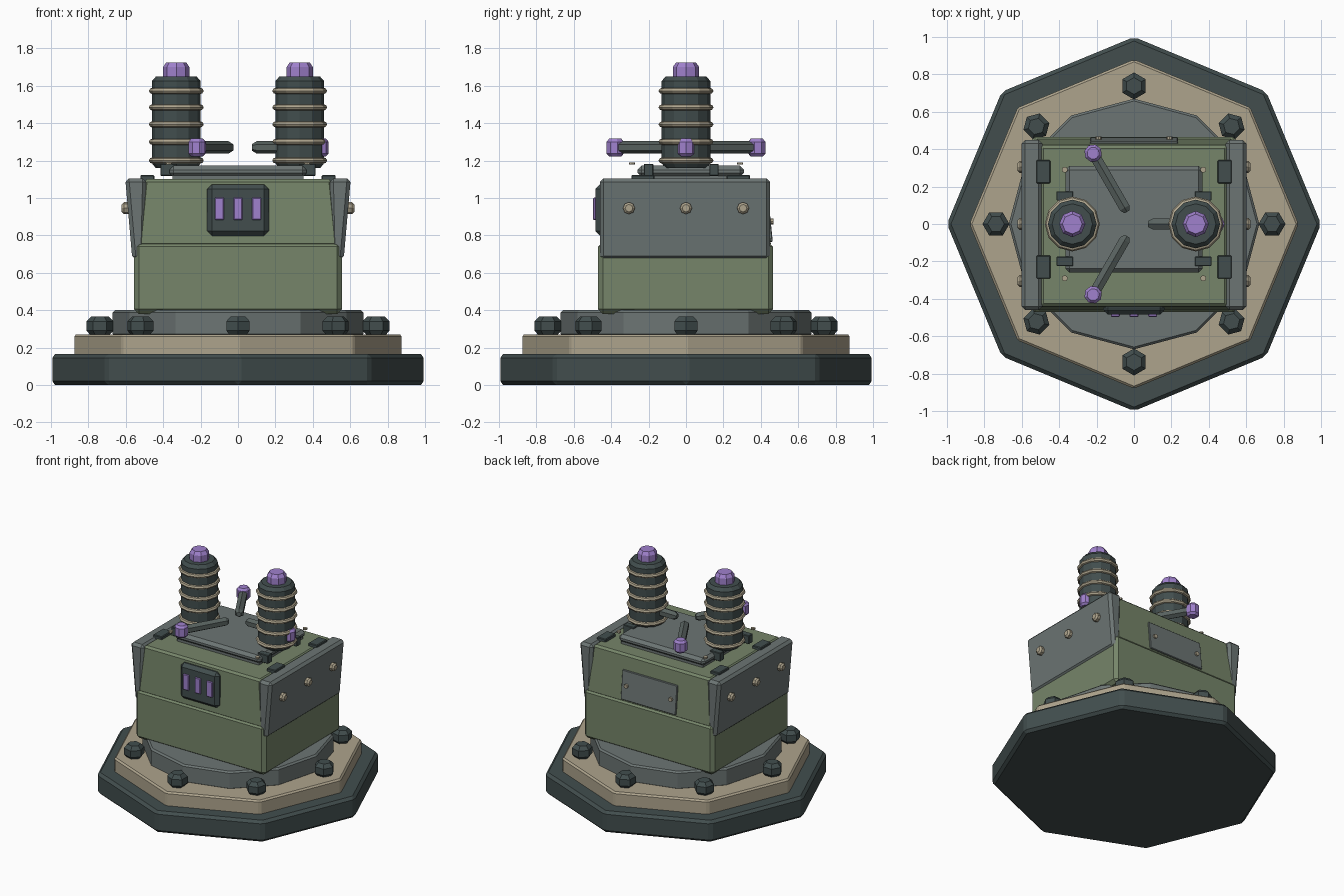
import bpy, bmesh
from math import cos, sin, pi, radians
from mathutils import Matrix, Vector

cube = bpy.data.objects.get("Cube")
if cube:
    bpy.data.objects.remove(cube, do_unlink=True)


def material(name, r, g, b):
    m = bpy.data.materials.new(name)
    m.diffuse_color = (r, g, b, 1)
    m.use_nodes = True
    m.node_tree.nodes["Principled BSDF"].inputs["Base Color"].default_value = (r, g, b, 1)
    return m


GREEN = material("olive green", 0.18, 0.235, 0.142)
TAN = material("sand", 0.42, 0.37, 0.265)
GREY = material("plate grey", 0.15, 0.178, 0.174)
DARK = material("dark iron", 0.054, 0.076, 0.076)
PURPLE = material("violet glow", 0.35, 0.22, 0.61)
ROD = material("rod grey", 0.10, 0.125, 0.118)


def finish(name, bm, mat, bevel=0):
    bmesh.ops.recalc_face_normals(bm, faces=bm.faces)
    me = bpy.data.meshes.new(name)
    bm.to_mesh(me)
    bm.free()
    me.materials.append(mat)
    ob = bpy.data.objects.new(name, me)
    bpy.context.collection.objects.link(ob)
    if bevel:
        mod = ob.modifiers.new("edge bevel", 'BEVEL')
        mod.width, mod.segments = bevel, 1
    return ob


def turned(name, sides, profile, mat, place=Matrix(), bevel=0):
    """Faceted solid of revolution from (radius, height) pairs."""
    bm = bmesh.new()
    rings = [[bm.verts.new(place @ Vector((r * cos(2 * pi * i / sides), r * sin(2 * pi * i / sides), z)))
              for i in range(sides)] for r, z in profile]
    for low, high in zip(rings, rings[1:]):
        for i in range(sides):
            j = (i + 1) % sides
            bm.faces.new((low[i], low[j], high[j], high[i]))
    bm.faces.new(rings[0])
    bm.faces.new(rings[-1])
    return finish(name, bm, mat, bevel)


def block(name, bottom, top, z0, z1, mat, bevel=0):
    """Box whose bottom and top rectangles (x0, x1, y0, y1) may differ."""
    bm = bmesh.new()
    bmesh.ops.create_cube(bm, size=1)
    for v in bm.verts:
        rect = top if v.co.z > 0 else bottom
        v.co = (rect[v.co.x > 0], rect[2 + (v.co.y > 0)], z1 if v.co.z > 0 else z0)
    return finish(name, bm, mat, bevel)


def box(name, x, y, z, w, d, h, mat, bevel=0):
    rect = (x - w / 2, x + w / 2, y - d / 2, y + d / 2)
    return block(name, rect, rect, z - h / 2, z + h / 2, mat, bevel)


def at(x, y, z, turn=0, axis='Z'):
    return Matrix.Translation((x, y, z)) @ Matrix.Rotation(turn, 4, axis)


# Stepped base
turned("base_foot", 8, [(1, 0), (1, 0.165)], DARK, bevel=0.02)
turned("base_ring", 8, [(0.88, 0.15), (0.88, 0.27)], TAN, bevel=0.012)
turned("body_collar", 12, [(0.67, 0.26), (0.67, 0.4)], GREY, bevel=0.012)

# Anchor bolts around the base
for i in range(8):
    a = i * pi / 4
    turned("anchor_bolt", 6, [(0.045, 0.26), (0.072, 0.29), (0.072, 0.34), (0.045, 0.367)],
           DARK, at(0.738 * cos(a), 0.738 * sin(a), 0, a))

# Housing
lower = (-0.555, 0.555, -0.47, 0.465)
block("lower_housing", lower, lower, 0.38, 0.765, GREEN, 0.025)
block("upper_housing", (-0.535, 0.535, -0.46, 0.455), (-0.5, 0.5, -0.44, 0.42), 0.74, 1.1, GREEN, 0.015)

# Flared armour on both sides, with rivets and roof vents
for s in (-1, 1):
    low = sorted((s * 0.5, s * 0.565))
    high = sorted((s * 0.49, s * 0.603))
    block("side_armour", (*low, -0.46, 0.45), (*high, -0.46, 0.45), 0.67, 1.105, GREY, 0.02)
    for y in (-0.305, 0, 0.305):
        turned("armour_rivet", 8, [(0.032, 0), (0.032, 0.03), (0.02, 0.042)], TAN,
               at(s * 0.58, y, 0.945, s * pi / 2, 'Y'))
    for y in (-0.23, 0.28):
        box("roof_vent", s * 0.485, y, 1.1, 0.075, 0.125, 0.045, DARK, 0.005)
    for y in (-0.2, 0.15):
        box("hatch_clamp", s * 0.37, y, 1.15, 0.09, 0.05, 0.065, DARK, 0.004)
    for y in (-0.29, 0.29):
        turned("hatch_stud", 8, [(0.016, 1.178), (0.016, 1.19)], TAN, at(s * 0.37, y, 0))

# Roof hatch
box("hatch_rim", 0, 0.025, 1.11, 0.7, 0.54, 0.04, GREY)
box("roof_hatch", 0, 0.025, 1.142, 0.735, 0.57, 0.06, GREY, 0.022)

# Front indicator panel
box("indicator_panel", 0, -0.455, 0.935, 0.33, 0.06, 0.275, DARK, 0.025)
for x in (-0.1, 0, 0.1):
    box("indicator_lamp", x, -0.485, 0.942, 0.048, 0.022, 0.12, PURPLE, 0.004)

# Rear access plate
block("rear_plate", (-0.235, 0.235, 0.4, 0.464), (-0.235, 0.235, 0.4, 0.442), 0.765, 0.985, GREY, 0.004)
for x in (-0.19, 0.19):
    turned("rear_rivet", 8, [(0.016, 0), (0.016, 0.025)], TAN, at(x, 0.442, 0.875, -pi / 2, 'X'))

# Ribbed insulator columns
for x in (-0.33, 0.33):
    turned("insulator_column", 12, [(0.11, 1.16), (0.13, 1.185), (0.13, 1.625), (0.108, 1.65)],
           DARK, at(x, 0, 0))
    for z in (1.2, 1.3, 1.393, 1.484, 1.572):
        turned("insulator_ring", 12, [(0.12, -0.02), (0.14, -0.012), (0.147, 0), (0.14, 0.012), (0.12, 0.02)],
               TAN, at(x, 0, z))
    turned("column_cap", 8, [(0.07, 1.64), (0.07, 1.7), (0.053, 1.725)], PURPLE, at(x, 0, 0))

# Three radial electrodes
for deg in (0, 120, 240):
    turn = Matrix.Rotation(radians(deg), 4, 'Z')
    rod_place = turn @ at(0, 0, 1.27, pi / 2, 'Y')
    turned("electrode_rod", 6, [(0.018, 0.075), (0.033, 0.1), (0.033, 0.43)], ROD, rod_place)
    turned("electrode_tip", 8, [(0.033, 1.222), (0.048, 1.237), (0.048, 1.3), (0.033, 1.317)],
           PURPLE, turn @ at(0.437, 0, 0))
